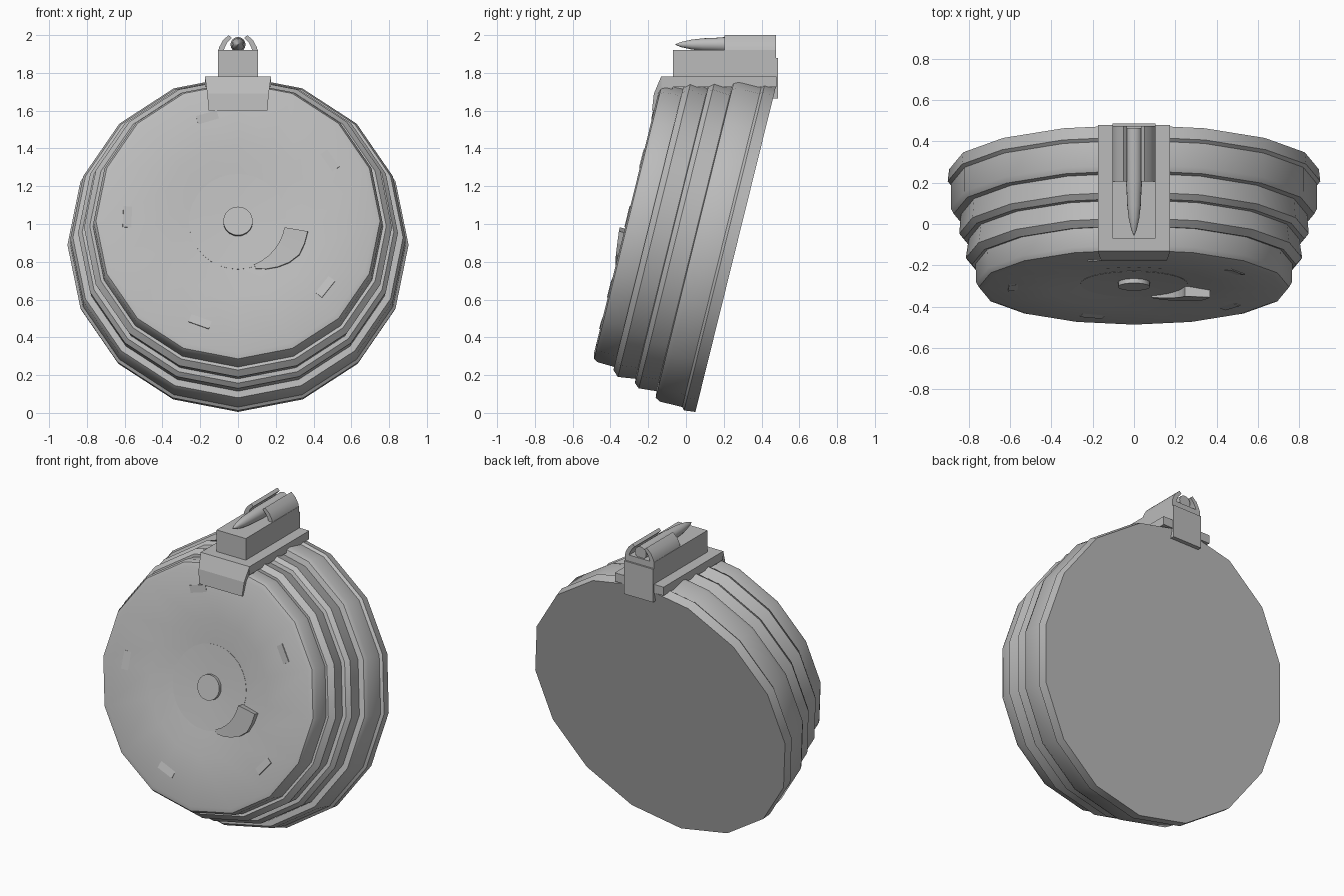
import bpy, bmesh, math
from mathutils import Matrix, Vector

if "Cube" in bpy.data.objects:
    bpy.data.objects.remove(bpy.data.objects["Cube"])

grey = bpy.data.materials.new("metal grey")
grey.diffuse_color = (0.5, 0.5, 0.5, 1)
grey.use_nodes = True
grey.node_tree.nodes["Principled BSDF"].inputs["Base Color"].default_value = grey.diffuse_color

# Tilted drum frame: local x = right, y = up along the disc, z = out of the front
TILT = math.radians(13.9)
S, C = math.sin(TILT), math.cos(TILT)
DRUM = Matrix(((1, 0, 0, 0), (0, S, -C, 0.265), (0, C, S, 0.875), (0, 0, 0, 1)))


def finish(name, bm, smooth=None):
    bmesh.ops.remove_doubles(bm, verts=bm.verts, dist=1e-5)
    bmesh.ops.recalc_face_normals(bm, faces=bm.faces)
    me = bpy.data.meshes.new(name)
    bm.to_mesh(me)
    bm.free()
    me.materials.append(grey)
    if smooth:
        me.shade_smooth()
        me.set_sharp_from_angle(angle=math.radians(smooth))
    ob = bpy.data.objects.new(name, me)
    bpy.context.collection.objects.link(ob)
    return ob


def lathe(name, profile, sides, matrix, smooth=35):
    """Closed turned part from (radius, height) pairs; end rings are capped."""
    bm = bmesh.new()
    rings = []
    for r, h in profile:
        rings.append([bm.verts.new(matrix @ Vector((
            r * math.sin(2 * math.pi * i / sides),
            r * math.cos(2 * math.pi * i / sides), h))) for i in range(sides)])
    for a, b in zip(rings, rings[1:]):
        for i in range(sides):
            j = (i + 1) % sides
            bm.faces.new((a[i], a[j], b[j], b[i]))
    bm.faces.new(rings[0])
    bm.faces.new(rings[-1])
    return finish(name, bm, smooth)


def loft(name, sections, smooth=None):
    """Solid through matching cross-sections of 3D points."""
    bm = bmesh.new()
    rings = [[bm.verts.new(p) for p in s] for s in sections]
    n = len(rings[0])
    for a, b in zip(rings, rings[1:]):
        for i in range(n):
            j = (i + 1) % n
            bm.faces.new((a[i], a[j], b[j], b[i]))
    bm.faces.new(rings[0])
    bm.faces.new(rings[-1])
    return finish(name, bm, smooth)


def box(name, x0, x1, y0, y1, z0, z1):
    return loft(name, [[(x0, y0, z), (x1, y0, z), (x1, y1, z), (x0, y1, z)]
                       for z in (z0, z1)])


# Stepped drum body with a shallow dished front
lathe("drum_body", [
    (0.896, 0), (0.903, 0.06), (0.888, 0.074), (0.888, 0.195), (0.874, 0.222),
    (0.839, 0.226), (0.847, 0.321), (0.825, 0.347), (0.802, 0.35),
    (0.815, 0.443), (0.785, 0.475), (0.768, 0.472), (0.765, 0.565),
    (0.752, 0.588), (0.725, 0.596), (0.42, 0.592), (0.26, 0.572),
    (0.02, 0.555)], 16, DRUM)

# Winding disc and centre button
lathe("winding_disc", [(0.26, 0.55), (0.26, 0.574), (0.02, 0.562)], 32, DRUM)
lathe("centre_button", [(0.078, 0.55), (0.078, 0.587)], 20, DRUM)

# Curved winding lever rising toward its upper end
sections = []
for i in range(7):
    a = math.radians(-70 + 10 * i)
    t = i / 6
    r0, r1 = 0.25, 0.275 + 0.1 * min(1, t * 1.6)
    top = 0.581 + 0.042 * t
    sections.append([DRUM @ Vector((r * math.cos(a), r * math.sin(a), h))
                     for r, h in ((r0, 0.55), (r1, 0.55), (r1, top), (r0, top))])
loft("winding_lever", sections)

# Five small inward-tilted plates around the front
for k in range(5):
    m = (DRUM @ Matrix.Rotation(math.radians(-38 + 72 * k), 4, 'Z')
         @ Matrix.Translation((0.585, 0, 0.594)) @ Matrix.Rotation(math.radians(-8), 4, 'Y'))
    loft("front_plate", [[m @ Vector((x, y, z)) for x, y in
                          ((-.024, -.057), (.024, -.057), (.024, .057), (-.024, .057))]
                         for z in (-0.004, 0.003)])

# Collar saddle with a tapered front flap
box("collar", -0.175, 0.175, -0.13, 0.48, 1.725, 1.78)
loft("collar_flap", [[(-w, y, z), (w, y, z), (w, b, z), (-w, b, z)]
                     for w, y, b, z in ((0.155, -0.18, -0.10, 1.6),
                                        (0.163, -0.17, -0.08, 1.69),
                                        (0.175, -0.132, -0.05, 1.78))])

# Neck and rear tongue
box("neck", -0.105, 0.105, -0.07, 0.476, 1.7, 1.92)
box("rear_tongue", -0.105, 0.105, 0.40, 0.487, 1.665, 1.88)

# Curved feed lips, mirrored
LIP = ((0.105, 1.91), (0.1, 1.935), (0.08, 1.972), (0.05, 2.0),
       (0.034, 1.985), (0.056, 1.962), (0.07, 1.935), (0.078, 1.91))
for side, label in ((-1, "left"), (1, "right")):
    loft(label + "_feed_lip", [[(side * x, y, z) for x, z in LIP]
                               for y in (0.205, 0.476)], 35)

# Cartridge with a pointed nose
axis = Matrix.Translation((0, 0, 1.95)) @ Matrix.Rotation(math.radians(-90), 4, 'X')
lathe("cartridge", [(0.002, -0.055), (0.014, -0.025), (0.026, 0.03), (0.033, 0.09),
                    (0.036, 0.16), (0.04, 0.21), (0.04, 0.465)], 16, axis)
